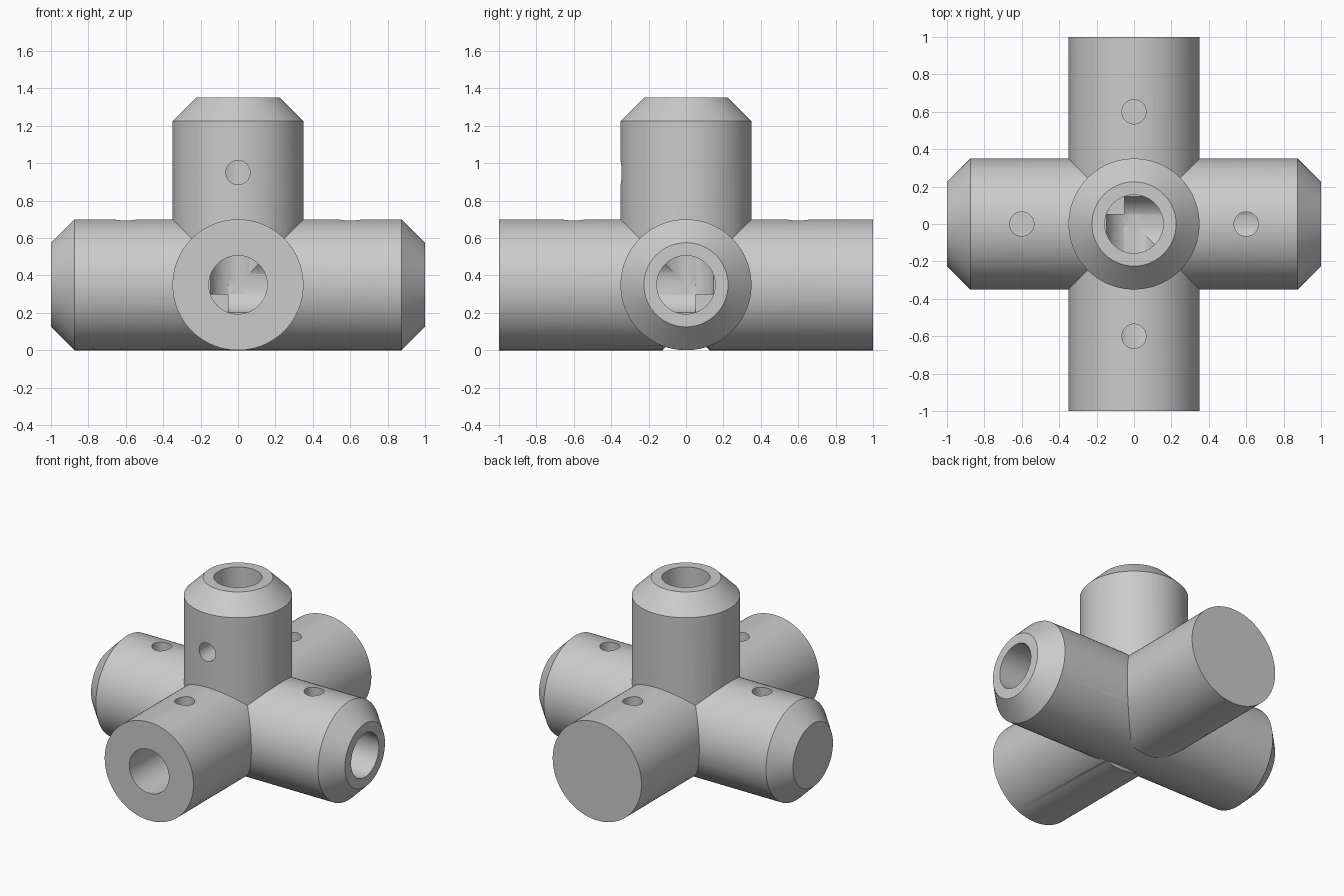
import bpy, bmesh, math
from mathutils import Vector

if "Cube" in bpy.data.objects:
    bpy.data.objects.remove(bpy.data.objects["Cube"])

R, BEVEL, BORE, SCREW, MID = 0.35, 0.125, 0.156, 0.065, 0.35
CENTRE = Vector((0, 0, MID))

grey = bpy.data.materials.new("grey")
grey.diffuse_color = (0.6, 0.6, 0.6, 1)
grey.use_nodes = True
grey.node_tree.nodes["Principled BSDF"].inputs["Base Color"].default_value = grey.diffuse_color


def lathe(name, axis, origin, profile, sides=96):
    """Closed round bar along axis; profile is a list of (distance, radius)."""
    axis = Vector(axis)
    turn = axis.to_track_quat('Z', 'Y')
    bm = bmesh.new()
    rings = []
    for d, r in profile:
        rings.append([bm.verts.new(origin + turn @ Vector((
            r * math.cos(math.tau * i / sides), r * math.sin(math.tau * i / sides), d)))
            for i in range(sides)])
    for a, b in zip(rings, rings[1:]):
        for i in range(sides):
            j = (i + 1) % sides
            bm.faces.new((a[i], a[j], b[j], b[i]))
    bm.faces.new(rings[0][::-1])
    bm.faces.new(rings[-1])
    mesh = bpy.data.meshes.new(name)
    bm.to_mesh(mesh)
    bm.free()
    mesh.materials.append(grey)
    ob = bpy.data.objects.new(name, mesh)
    bpy.context.collection.objects.link(ob)
    return ob


def combine(body, other, operation):
    other.hide_render = True
    mod = body.modifiers.new("join", 'BOOLEAN')
    mod.operation, mod.solver, mod.object = operation, 'EXACT', other
    bpy.context.view_layer.objects.active = body
    bpy.ops.object.modifier_apply(modifier=mod.name)
    bpy.data.objects.remove(other)


# Side-to-side arm, chamfered at both ends
tip = R - BEVEL
body = lathe("pipe_connector", (1, 0, 0), CENTRE,
             [(-1, tip), (BEVEL - 1, R), (1 - BEVEL, R), (1, tip)])
# Front-to-back arm, tapered where it meets the middle
combine(body, lathe("cross_arm", (0, 1, 0), CENTRE,
                    [(-1, R), (-BEVEL, R), (0, tip), (BEVEL, R), (1, R)]), 'UNION')
# Upright arm, chamfered at the top
combine(body, lathe("upright_arm", (0, 0, 1), CENTRE,
                    [(0, R), (1 - BEVEL, R), (1, tip)]), 'UNION')

# Bores in three arms, running just past the middle
for axis in ((1, 0, 0), (0, -1, 0), (0, 0, 1)):
    combine(body, lathe("bore_cutter", axis, CENTRE, [(-0.05, BORE), (1.1, BORE)], 64),
            'DIFFERENCE')

# Screw holes, one per arm
for x, y in ((0.6, 0), (-0.6, 0), (0, 0.6), (0, -0.6)):
    combine(body, lathe("screw_cutter", (0, 0, 1), Vector((x, y, MID)),
                        [(0, SCREW), (0.5, SCREW)], 32), 'DIFFERENCE')
combine(body, lathe("screw_cutter", (0, -1, 0), Vector((0, 0, 0.95)),
                    [(0, SCREW), (0.5, SCREW)], 32), 'DIFFERENCE')

bpy.ops.object.select_all(action='DESELECT')
body.select_set(True)
bpy.context.view_layer.objects.active = body
bpy.ops.object.shade_smooth_by_angle(angle=math.radians(30))
